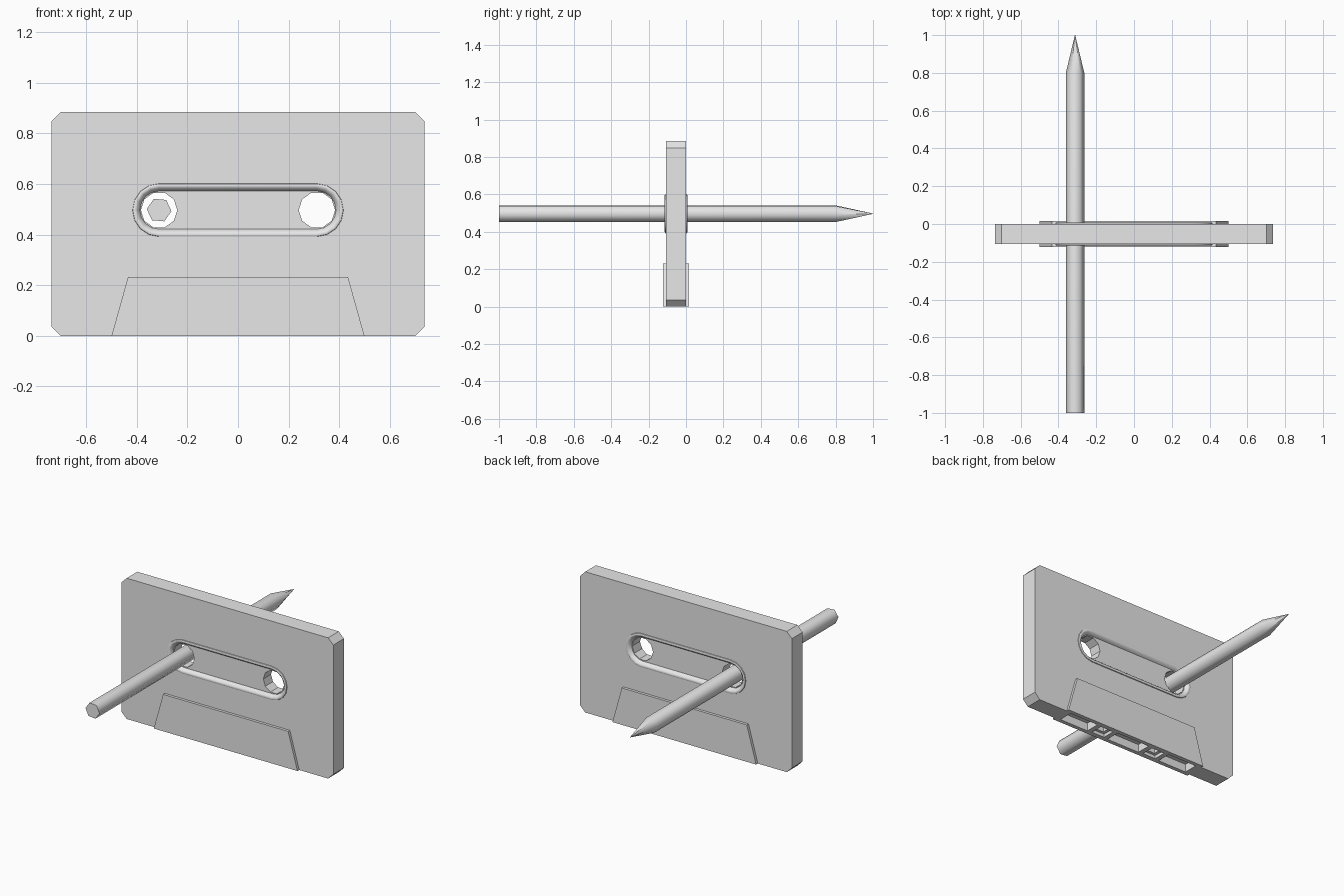
import bpy, bmesh
from math import sin, cos, pi, radians
from mathutils import Vector

cube = bpy.data.objects.get("Cube")
if cube:
    bpy.data.objects.remove(cube, do_unlink=True)

grey = bpy.data.materials.new("plain grey")
grey.use_nodes = True
grey.diffuse_color = (0.8, 0.8, 0.8, 1)
grey.node_tree.nodes["Principled BSDF"].inputs["Base Color"].default_value = (0.8, 0.8, 0.8, 1)

MID, HALF = -0.053, 0.053      # centre and half thickness of the shell
REEL_X, REEL_Z = 0.312, 0.497  # reel hole positions


def make(name, bm):
    bmesh.ops.recalc_face_normals(bm, faces=bm.faces)
    mesh = bpy.data.meshes.new(name)
    bm.to_mesh(mesh)
    bm.free()
    mesh.materials.append(grey)
    ob = bpy.data.objects.new(name, mesh)
    bpy.context.collection.objects.link(ob)
    return ob


def loft(name, rings, closed=False):
    """Skin a list of equal-length point rings, capped or joined into a loop."""
    bm = bmesh.new()
    loops = [[bm.verts.new(p) for p in ring] for ring in rings]
    n = len(loops[0])
    pairs = list(zip(loops, loops[1:]))
    if closed:
        pairs.append((loops[-1], loops[0]))
    for a, b in pairs:
        for i in range(n):
            j = (i + 1) % n
            bm.faces.new((a[i], a[j], b[j], b[i]))
    if not closed:
        bm.faces.new(loops[0])
        bm.faces.new(loops[-1])
    return make(name, bm)


def at_y(outline, y):
    return [(x, y, z) for x, z in outline]


def prism(name, outline, y0, y1):
    return loft(name, [at_y(outline, y0), at_y(outline, y1)])


def circle(cx, cz, r, n, turn=0.0):
    return [(cx + r * cos(turn + 2 * pi * i / n), cz + r * sin(turn + 2 * pi * i / n))
            for i in range(n)]


def stadium(r, n=8):
    pts = []
    for side, start in ((1, -pi / 2), (-1, pi / 2)):
        for i in range(n + 1):
            a = start + pi * i / n
            pts.append((side * REEL_X + r * cos(a), REEL_Z + r * sin(a)))
    return pts


def cut(ob, cutters):
    bpy.context.view_layer.objects.active = ob
    for c in cutters:
        mod = ob.modifiers.new("cut", 'BOOLEAN')
        mod.operation, mod.solver, mod.object = 'DIFFERENCE', 'EXACT', c
        bpy.ops.object.modifier_apply(modifier=mod.name)


def smooth(ob, angle):
    bpy.ops.object.select_all(action='DESELECT')
    ob.select_set(True)
    bpy.context.view_layer.objects.active = ob
    bpy.ops.object.shade_smooth_by_angle(angle=radians(angle))


# Shell with chamfered corners, and the thicker trapezoid along its lower edge
W, H, C = 0.737, 0.885, 0.036
shell = prism("cassette_shell",
              [(-W + C, 0), (W - C, 0), (W, C), (W, H - C),
               (W - C, H), (-W + C, H), (-W, H - C), (-W, C)],
              MID - HALF, MID + HALF)
thick = prism("head_section", [(-0.5, 0), (0.5, 0), (0.435, 0.232), (-0.435, 0.232)],
              MID - 0.07, MID + 0.07)

# Reel holes and shallow window recess on both faces
cutters = [prism("reel_cutter", circle(s * REEL_X, REEL_Z, 0.072, 10), -0.3, 0.2)
           for s in (-1, 1)]
for s in (-1, 1):
    cutters.append(prism("window_cutter", stadium(0.094),
                         MID + s * (HALF - 0.015), MID + s * 0.15))
cut(shell, cutters)

# Openings in the underside
slots = []
for x, hx, hy, depth in ((0, 0.115, 0.045, 0.05), (0.365, 0.1, 0.045, 0.05),
                         (-0.365, 0.1, 0.045, 0.05), (0.19, 0.045, 0.04, 0.02),
                         (-0.19, 0.045, 0.04, 0.02), (0.19, 0.025, 0.022, 0.08),
                         (-0.19, 0.025, 0.022, 0.08)):
    slots.append(prism("slot_cutter", [(x - hx, -0.1), (x + hx, -0.1),
                                       (x + hx, depth), (x - hx, depth)],
                       MID - hy, MID + hy))
cut(shell, slots)
cut(thick, slots)
for c in cutters + slots:
    bpy.data.objects.remove(c, do_unlink=True)

# Rounded window rims, front and back
for s, name in ((-1, "front_window_rim"), (1, "back_window_rim")):
    section = ((0.106, -0.004), (0.104, 0.005), (0.098, 0.008), (0.088, 0.004),
               (0.08, -0.006), (0.075, -0.016), (0.092, -0.018))
    rim = loft(name, [at_y(stadium(r), MID + s * (HALF + d)) for r, d in section],
               closed=True)
    smooth(rim, 50)

# Six-sided pencil pushed through one reel
px = -REEL_X
pencil = loft("pencil", [at_y(circle(px, REEL_Z, r, 6, radians(-5)), y)
                         for r, y in ((0.049, -1), (0.049, 0.8), (0.001, 1))])
smooth(pencil, 75)
